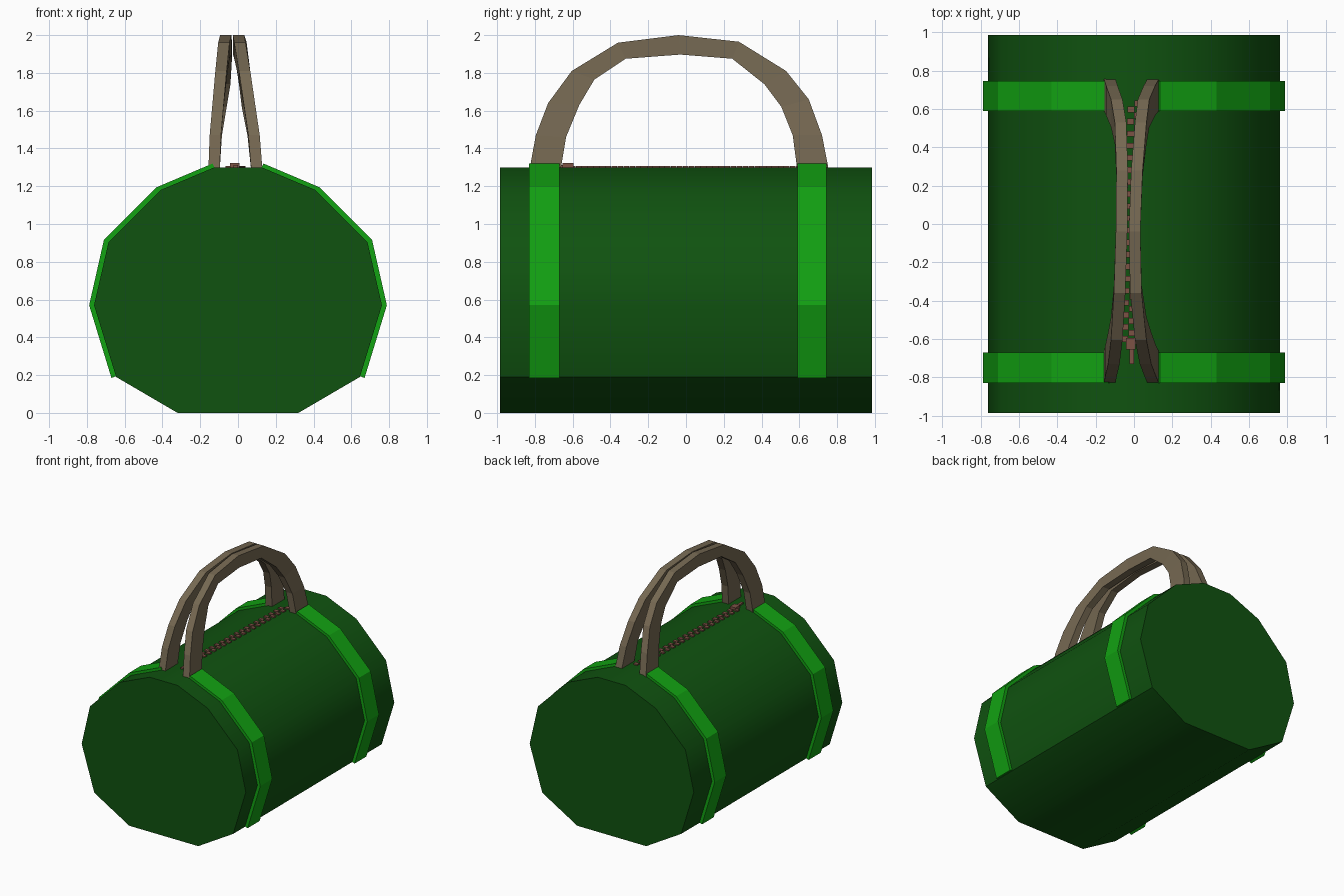
import bpy, bmesh, math

if "Cube" in bpy.data.objects:
    bpy.data.objects.remove(bpy.data.objects["Cube"])


def material(name, rgb):
    m = bpy.data.materials.new(name)
    m.diffuse_color = (*rgb, 1)
    m.use_nodes = True
    m.node_tree.nodes["Principled BSDF"].inputs["Base Color"].default_value = m.diffuse_color
    return m


DARK = material("dark_green", (0.005, 0.085, 0.005))
LIGHT = material("bright_green", (0.006, 0.36, 0.006))
TAN = material("tan_canvas", (0.18, 0.14, 0.085))
COPPER = material("zip_copper", (0.20, 0.085, 0.06))


def finish(name, bm, mat, smooth=None):
    bmesh.ops.recalc_face_normals(bm, faces=bm.faces[:])
    me = bpy.data.meshes.new(name)
    bm.to_mesh(me)
    bm.free()
    me.materials.append(mat)
    ob = bpy.data.objects.new(name, me)
    bpy.context.collection.objects.link(ob)
    if smooth:
        bpy.ops.object.select_all(action='DESELECT')
        ob.select_set(True)
        bpy.context.view_layer.objects.active = ob
        bpy.ops.object.shade_smooth_by_angle(angle=math.radians(smooth))
    return ob


def loft(name, rings, mat, smooth=None):
    """Skin a list of equal-length point rings and cap both ends."""
    bm = bmesh.new()
    rows = [[bm.verts.new(p) for p in r] for r in rings]
    n = len(rings[0])
    for a, b in zip(rows, rows[1:]):
        for i in range(n):
            j = (i + 1) % n
            bm.faces.new((a[i], a[j], b[j], b[i]))
    bm.faces.new(rows[0])
    bm.faces.new(rows[-1])
    return finish(name, bm, mat, smooth)


def add_box(bm, c, s):
    vs = bmesh.ops.create_cube(bm, size=1)["verts"]
    for v in vs:
        v.co = [c[i] + v.co[i] * s[i] for i in range(3)]


# body: faceted barrel with a flat bottom and flat zip strip on top
half = [(0.32, 0.0), (0.645, 0.19), (0.762, 0.57), (0.685, 0.905),
        (0.41, 1.18), (0.13, 1.298)]
profile = half + [(-x, z) for x, z in reversed(half)]
loft("bag_body", [[(x, y, z) for x, z in profile] for y in (-0.985, 0.985)],
     DARK, 35)

# webbing straps: follow the barrel from the lower side to the handle feet
inner = [(0.63, 0.20), (0.755, 0.57), (0.68, 0.90), (0.405, 1.17), (0.12, 1.29)]
outer = [(0.67, 0.185), (0.788, 0.57), (0.71, 0.915), (0.43, 1.195), (0.135, 1.32)]
for end, y0, y1 in (("front", -0.83, -0.67), ("back", 0.59, 0.745)):
    for side, s in (("left", -1), ("right", 1)):
        rings = [[(s * xi, y0, zi), (s * xi, y1, zi), (s * xo, y1, zo), (s * xo, y0, zo)]
                 for (xi, zi), (xo, zo) in zip(inner, outer)]
        loft(f"{end}_{side}_strap", rings, LIGHT, 20)

# handles: arched bands whose tops lean together
arch_out = [(-0.83, 1.28), (-0.795, 1.47), (-0.73, 1.64), (-0.605, 1.81), (-0.36, 1.96),
            (-0.04, 2.0), (0.28, 1.965), (0.53, 1.81), (0.65, 1.66), (0.72, 1.47), (0.757, 1.28)]
arch_in = [(-0.665, 1.28), (-0.635, 1.46), (-0.565, 1.63), (-0.485, 1.765), (-0.32, 1.875),
           (-0.03, 1.897), (0.245, 1.875), (0.415, 1.74), (0.505, 1.62), (0.565, 1.47), (0.59, 1.28)]
left_x = [-0.127, -0.12, -0.105, -0.09, -0.075, -0.065, -0.062, -0.07, -0.09, -0.115, -0.127]
right_x = [0.10, 0.085, 0.06, 0.035, 0.01, 0.003, 0.015, 0.035, 0.05, 0.08, 0.10]
for name, xs in (("left_handle", left_x), ("right_handle", right_x)):
    rings = [[(x - 0.03, *o), (x + 0.03, *o), (x + 0.03, *i), (x - 0.03, *i)]
             for x, o, i in zip(xs, arch_out, arch_in)]
    loft(name, rings, TAN)

# zip: two staggered rows of teeth running slightly askew
bm = bmesh.new()
for k in range(40):
    y = -0.60 + k * 0.0315
    x = -0.014 + 0.027 * y + (0.018 if k % 2 else -0.018)
    add_box(bm, (x, y, 1.299), (0.036, 0.03, 0.018))
finish("zip_teeth", bm, COPPER)

# zip slider and pull tab
bm = bmesh.new()
add_box(bm, (-0.018, -0.625, 1.307), (0.05, 0.06, 0.03))
add_box(bm, (-0.012, -0.685, 1.306), (0.022, 0.09, 0.012))
finish("zip_slider", bm, COPPER)
